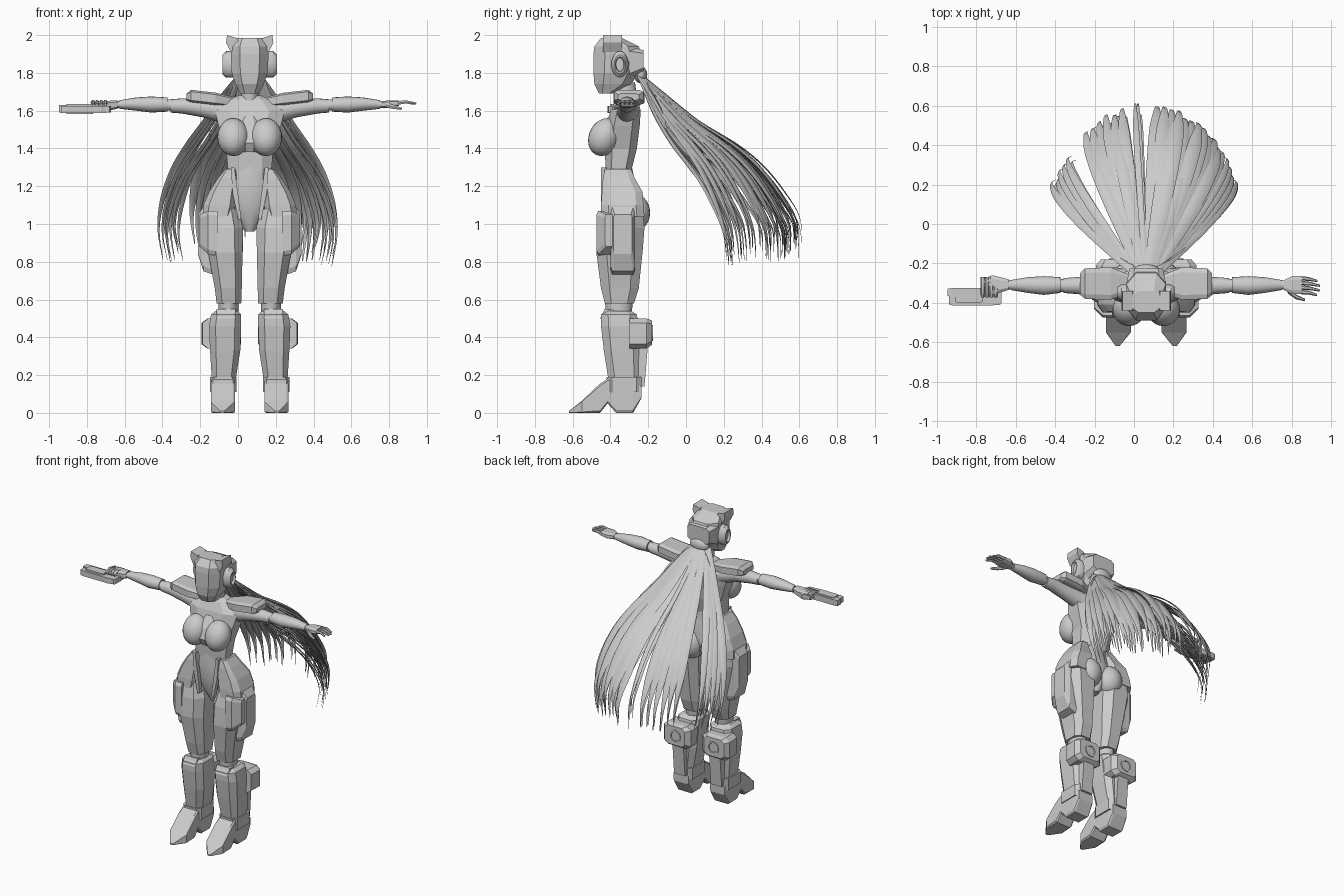
import bpy, bmesh, math, random
from mathutils import Vector

random.seed(4)
CENTRE_X = 0.062  # body sits off centre because one hand holds a sidearm

cube = bpy.data.objects.get("Cube")
if cube:
    bpy.data.objects.remove(cube, do_unlink=True)

grey = bpy.data.materials.new("plain grey")
grey.use_nodes = True
tone = (0.6, 0.6, 0.6, 1)
grey.diffuse_color = tone
grey.node_tree.nodes["Principled BSDF"].inputs["Base Color"].default_value = tone


def finish(name, bm, mirror=True, smooth=False):
    bmesh.ops.recalc_face_normals(bm, faces=bm.faces[:])
    mesh = bpy.data.meshes.new(name)
    bm.to_mesh(mesh)
    bm.free()
    mesh.materials.append(grey)
    obj = bpy.data.objects.new(name, mesh)
    bpy.context.collection.objects.link(obj)
    obj.location.x = CENTRE_X
    if mirror:
        obj.modifiers.new("mirror", 'MIRROR')
    if smooth:
        bpy.ops.object.select_all(action='DESELECT')
        bpy.context.view_layer.objects.active = obj
        obj.select_set(True)
        bpy.ops.object.shade_smooth_by_angle(angle=math.radians(40))


def place(axis, p, a, b):
    return {'X': (p, a, b), 'Y': (a, p, b), 'Z': (a, b, p)}[axis]


def skin(bm, rows):
    for low, high in zip(rows, rows[1:]):
        for i in range(len(low)):
            j = (i + 1) % len(low)
            bm.faces.new((low[i], low[j], high[j], high[i]))
    bm.faces.new(rows[0])
    bm.faces.new(rows[-1])


def loft(name, axis, rings, chamfer=0.4, sides=0, mirror=True):
    """Each ring: position on axis, then min and max on the two other axes."""
    if sides:
        turn = [math.tau * i / sides for i in range(sides)]
        outline = [(math.cos(t), math.sin(t)) for t in turn]
    else:
        k = 1 - chamfer
        outline = [(1, -k), (1, k), (k, 1), (-k, 1), (-1, k), (-1, -k), (-k, -1), (k, -1)]
    bm = bmesh.new()
    rows = []
    for p, a0, a1, b0, b1 in rings:
        ma, mb, ra, rb = (a0 + a1) / 2, (b0 + b1) / 2, (a1 - a0) / 2, (b1 - b0) / 2
        rows.append([bm.verts.new(place(axis, p, ma + u * ra, mb + v * rb)) for u, v in outline])
    skin(bm, rows)
    finish(name, bm, mirror, bool(sides))


def block(name, x, y, z, chamfer=0.2, mirror=True):
    loft(name, 'Z', [(h, *x, *y) for h in z], chamfer, mirror=mirror)


def prism(name, axis, outline, start, end):
    bm = bmesh.new()
    skin(bm, [[bm.verts.new(place(axis, p, a, b)) for a, b in outline] for p in (start, end)])
    finish(name, bm)


def ball(name, centre, radii, tilt=0):
    bm = bmesh.new()
    bmesh.ops.create_uvsphere(bm, u_segments=24, v_segments=14, radius=1)
    for v in bm.verts:
        v.co = Vector([c * r for c, r in zip(v.co, radii)])
        v.co.y += tilt * v.co.z
        v.co += Vector(centre)
    finish(name, bm, True, True)


def sweep(bm, path, widths, side, flat=1.0, sides=6):
    """Tapered tube or ribbon along a path."""
    rows = []
    for i, p in enumerate(path):
        along = path[min(i + 1, len(path) - 1)] - path[max(i - 1, 0)]
        up = along.cross(side).normalized()
        row = []
        for k in range(sides):
            t = math.tau * k / sides
            row.append(bm.verts.new(p + widths[i] * (side * math.cos(t) + up * math.sin(t) * flat)))
        rows.append(row)
    skin(bm, rows)


def spline(points, steps=4):
    pts = [points[0]] + points + [points[-1]]
    out = []
    for a, b, c, d in zip(pts, pts[1:], pts[2:], pts[3:]):
        for s in range(steps):
            t = s / steps
            out.append(b + (c - a) * t / 2 + (a * 2 - b * 5 + c * 4 - d) * t**2 / 2
                       + (b * 3 - a - c * 3 + d) * t**3 / 2)
    return out + [points[-1]]


# Helmet with cat ears and ear cups
loft("helmet", 'Z', [(1.69, -.05, .05, -.46, -.39), (1.74, -.075, .075, -.485, -.29),
                     (1.8, -.095, .095, -.49, -.25), (1.9, -.1, .1, -.49, -.235),
                     (1.94, -.1, .1, -.485, -.25), (1.985, -.075, .075, -.45, -.34)], .48, mirror=False)
loft("helmet_back", 'Y', [(-.3, -.1, .1, 1.77, 1.94), (-.225, -.085, .085, 1.81, 1.92)], .3, mirror=False)
prism("cat_ear", 'Y', [(.05, 1.95), (.07, 1.985), (.12, 2), (.125, 1.96), (.1, 1.91)], -.44, -.34)
loft("ear_cup", 'X', [(.08, -.395, -.305, 1.775, 1.915), (.125, -.395, -.305, 1.775, 1.915),
                      (.145, -.38, -.32, 1.795, 1.895), (.145, -.375, -.325, 1.805, 1.885),
                      (.13, -.37, -.33, 1.81, 1.88)], sides=24)
loft("neck", 'Z', [(1.6, -.05, .05, -.37, -.25), (1.75, -.045, .045, -.38, -.27)], sides=16, mirror=False)

# Torso
loft("chest", 'Z', [(1.28, -.115, .115, -.425, -.29), (1.4, -.125, .125, -.43, -.26),
                    (1.52, -.165, .165, -.42, -.245), (1.6, -.185, .185, -.4, -.24),
                    (1.66, -.11, .11, -.37, -.255), (1.68, -.06, .06, -.35, -.27)], .45, mirror=False)
ball("bust", (.087, -.432, 1.46), (.084, .085, .1), .15)
loft("bust_clasp", 'Z', [(1.38, -.03, .03, -.46, -.4), (1.43, -.05, .05, -.485, -.4),
                         (1.5, -.05, .05, -.46, -.38), (1.57, -.03, .03, -.41, -.36)], mirror=False)
loft("abdomen", 'Z', [(.96, -.025, .025, -.38, -.28), (1.03, -.075, .075, -.41, -.25),
                      (1.12, -.14, .14, -.43, -.24), (1.22, -.13, .13, -.435, -.27),
                      (1.32, -.115, .115, -.425, -.29), (1.4, -.12, .12, -.42, -.28)],
     sides=20, mirror=False)
ball("buttock", (.085, -.275, 1.06), (.085, .085, .1))

# Hip armour and thighs
loft("hip_guard", 'Z', [(1.04, .09, .25, -.45, -.22), (1.1, .075, .245, -.45, -.225),
                        (1.17, .07, .215, -.445, -.23), (1.24, .065, .17, -.44, -.27),
                        (1.29, .07, .13, -.43, -.29)], .35)
prism("hip_strap", 'Y', [(.08, 1.3), (.1, 1.3), (.09, 1.16), (.06, 1.02), (.045, 1.03)], -.45, -.42)
loft("thigh", 'Z', [(.58, .045, .175, -.43, -.275), (.66, .042, .185, -.45, -.25),
                    (.85, .038, .22, -.475, -.23), (.98, .035, .24, -.465, -.22),
                    (1.08, .06, .23, -.44, -.23)], .45)
loft("thigh_pod", 'X', [(.19, -.4, -.27, .73, 1.1), (.245, -.4, -.27, .75, 1.09),
                        (.275, -.385, -.285, .84, 1.05)], .15)
loft("thigh_front_pod", 'X', [(.17, -.475, -.36, .83, 1.07), (.22, -.475, -.36, .84, 1.07),
                              (.265, -.43, -.36, .88, 1.05)], .2)
loft("knee", 'Z', [(.5, .06, .165, -.42, -.29), (.6, .06, .165, -.43, -.28)], sides=16)

# Lower legs
loft("shin", 'Z', [(.17, .075, .2, -.41, -.24), (.33, .05, .21, -.435, -.24),
                   (.46, .045, .215, -.45, -.25), (.52, .045, .205, -.45, -.26),
                   (.54, .065, .18, -.43, -.29)], .4)
prism("knee_guard", 'X', [(-.41, .5), (-.455, .5), (-.43, .55), (-.38, .545)], .075, .175)
loft("calf_pod", 'Y', [(-.3, .05, .25, .34, .5), (-.21, .045, .255, .34, .5),
                       (-.18, .075, .23, .36, .49)], .3)
loft("calf_nozzle", 'Y', [(-.2, .105, .19, .38, .465), (-.175, .105, .19, .38, .465),
                          (-.175, .115, .18, .39, .455), (-.19, .12, .175, .395, .45)], sides=20)
prism("calf_strut", 'X', [(-.28, .38), (-.2, .38), (-.22, .14), (-.28, .14)], .1, .185)
loft("boot", 'Y', [(-.62, .135, .155, 0, .01), (-.55, .078, .205, 0, .065),
                   (-.455, .078, .205, 0, .155), (-.415, .08, .203, .05, .18),
                   (-.37, .08, .203, 0, .195), (-.28, .08, .203, 0, .19),
                   (-.235, .085, .198, .08, .14)], .15)
block("ankle_cuff", (.07, .21), (-.42, -.235), (.11, .19), .3)

# Shoulders and arms
loft("shoulder_pad", 'X', [(.08, -.345, -.26, 1.62, 1.67), (.18, -.385, -.22, 1.63, 1.695),
                           (.31, -.38, -.225, 1.645, 1.71), (.335, -.36, -.25, 1.655, 1.69)], .3)
loft("upper_arm", 'X', [(.13, -.37, -.25, 1.53, 1.65), (.25, -.365, -.27, 1.565, 1.665),
                        (.36, -.355, -.27, 1.585, 1.665), (.42, -.35, -.275, 1.59, 1.66)], sides=16)
loft("elbow", 'X', [(.41, -.345, -.28, 1.6, 1.66), (.45, -.345, -.28, 1.6, 1.66)], sides=16)
loft("forearm", 'X', [(.435, -.35, -.27, 1.595, 1.67), (.52, -.36, -.265, 1.59, 1.675),
                      (.6, -.35, -.27, 1.6, 1.67), (.69, -.335, -.285, 1.61, 1.655)], sides=16)
loft("wrist", 'X', [(.68, -.33, -.29, 1.615, 1.65), (.73, -.335, -.28, 1.615, 1.65)], sides=12)

# Open left hand
loft("left_palm", 'X', [(.7, -.335, -.285, 1.615, 1.65), (.74, -.355, -.265, 1.617, 1.655),
                        (.79, -.355, -.265, 1.625, 1.655)], .4, mirror=False)
bm = bmesh.new()
for i in range(4):
    y = -.345 + i * .023
    reach = .865 + .018 * math.sin(i)
    path = [Vector((.78, y, 1.64)), Vector((.825, y * 1.01, 1.647)), Vector((reach, y * 1.03 - .005, 1.637))]
    sweep(bm, path, [.011, .01, .006], Vector((0, 1, 0)))
sweep(bm, [Vector((.72, -.34, 1.63)), Vector((.76, -.37, 1.62)), Vector((.805, -.385, 1.61))],
      [.014, .012, .007], Vector((0, 1, 0)))
finish("left_fingers", bm, False, True)

# Closed right hand and sidearm lying on its side
loft("right_fist", 'X', [(-.83, -.35, -.28, 1.6, 1.645), (-.78, -.36, -.26, 1.595, 1.65),
                         (-.7, -.335, -.28, 1.61, 1.655)], .4, mirror=False)
bm = bmesh.new()
for i in range(4):
    x = -.83 + i * .022
    sweep(bm, [Vector((x, -.27, 1.635)), Vector((x, -.33, 1.645)), Vector((x, -.37, 1.63))],
          [.011, .012, .009], Vector((1, 0, 0)))
finish("right_fingers", bm, False, True)
block("sidearm_frame", (-1, -.76), (-.415, -.35), (1.588, 1.625), mirror=False)
block("sidearm_slide", (-1.01, -.8), (-.37, -.325), (1.59, 1.63), mirror=False)
block("sidearm_rail", (-.97, -.83), (-.4, -.34), (1.582, 1.635), mirror=False)
block("sidearm_grip", (-.8, -.735), (-.41, -.3), (1.59, 1.625), mirror=False)

# Long ponytail: a fan of tapered ribbons, as distance behind the head and height
middle = [(0, 1.8), (.14, 1.69), (.32, 1.55), (.53, 1.42), (.67, 1.3), (.78, 1.16), (.86, 1.02), (.87, .87)]
edge = [(0, 1.78), (.12, 1.68), (.25, 1.55), (.38, 1.43), (.5, 1.3), (.6, 1.14), (.66, .98), (.665, .82)]


def strand(bm, degrees, shrink, sag, width):
    blend = min(1, abs(degrees) / 46) ** 1.5
    drop = random.uniform(-.05, .05)
    points = []
    for i, ((ra, za), (rb, zb)) in enumerate(zip(middle, edge)):
        f = i / (len(middle) - 1)
        angle = math.radians(degrees) * (1 - .12 * f ** 3)
        r = (ra + (rb - ra) * blend) * (1 - shrink * f)
        z = za + (zb - za) * blend - sag * math.sin(math.pi * f ** .6) + drop * f * f
        points.append(Vector((r * math.sin(angle) + .06 * (1 - f) * degrees / 46, r * math.cos(angle) - .25, z)))
    path = spline(points)
    last = len(path) - 1
    widths = [width * (.7 + .5 * math.sin(math.pi * min(1, i / last * 1.1)))
              * min(1, (1 - i / last) * 3 + .1) for i in range(last + 1)]
    sweep(bm, path, widths, Vector((math.cos(angle), -math.sin(angle), 0)), .25)


bm = bmesh.new()
groups = [(-50, -37, 5, .019), (-25, -9, 6, .026), (-4, -3, 2, .014), (4, 32, 11, .033), (35, 48, 5, .02)]
for first, final, count, width in groups:
    for i in range(count):
        turn = first + (final - first) * i / (count - 1)
        strand(bm, turn, random.uniform(0, .03), random.uniform(0, .03), width)
        strand(bm, turn + 1, random.uniform(.03, .1), random.uniform(.05, .13), width * .7)
finish("ponytail", bm, False, True)
ball("ponytail_root", (0, -.24, 1.79), (.07, .035, .045))

# Short loose locks beside the neck
bm = bmesh.new()
lock = spline([Vector((.03, -.23, 1.78)), Vector((.12, -.18, 1.7)), Vector((.2, -.12, 1.58)), Vector((.21, -.09, 1.44))])
sweep(bm, lock, [.012 * (1.05 - i / len(lock)) for i in range(len(lock))], Vector((1, 0, 0)), .4)
finish("loose_lock", bm, True, True)
